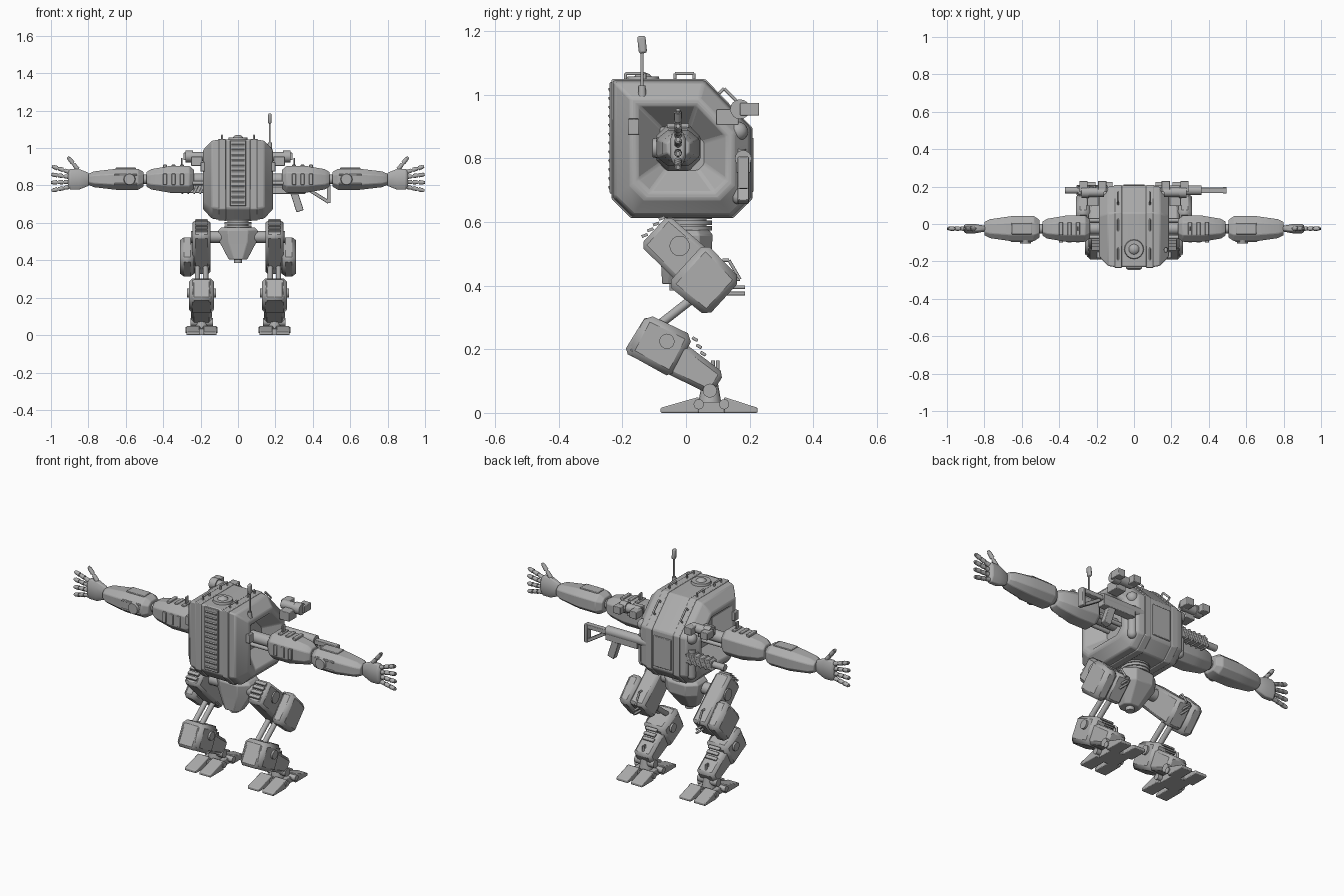
import bpy, bmesh, math
from mathutils import Vector, Matrix

if "Cube" in bpy.data.objects:
    bpy.data.objects.remove(bpy.data.objects["Cube"])

GREY = (.42, .42, .42, 1)
grey = bpy.data.materials.new("armour_grey")
grey.use_nodes = True
grey.diffuse_color = GREY
grey.node_tree.nodes["Principled BSDF"].inputs["Base Color"].default_value = GREY

X, Y, Z = Matrix.Identity(3)
parts = []


def finish(name, bm, bevel=0, mirror=True, segments=2):
    bmesh.ops.recalc_face_normals(bm, faces=bm.faces)
    mesh = bpy.data.meshes.new(name)
    bm.to_mesh(mesh)
    bm.free()
    mesh.materials.append(grey)
    part = bpy.data.objects.new(name, mesh)
    bpy.context.collection.objects.link(part)
    if bevel:
        modifier = part.modifiers.new("bevel", 'BEVEL')
        modifier.width, modifier.segments = bevel, segments
    if mirror:
        part.modifiers.new("mirror", 'MIRROR').use_mirror_merge = False
    parts.append(part)


def loft(name, rings, bevel=.004, mirror=True, segments=2):
    """Skin closed rings of points and cap both ends."""
    bm = bmesh.new()
    rows = [[bm.verts.new(point) for point in ring] for ring in rings]
    for low, high in zip(rows, rows[1:]):
        for i in range(len(low)):
            bm.faces.new((low[i - 1], low[i], high[i], high[i - 1]))
    bm.faces.new(rows[0])
    bm.faces.new(rows[-1])
    finish(name, bm, bevel, mirror, segments)


def plate(name, start, end, thick_start, thick_end, x, width, chamfer=.015):
    """Chamfered slab running from start to end in the side plane."""
    start, end = Vector((x, *start)), Vector((x, *end))
    side = X.cross(end - start).normalized() / 2
    outline = [start + side * thick_start, end + side * thick_end,
               end - side * thick_end, start - side * thick_start]
    loft(name, [[p + X * edge for p in outline] for edge in (-width / 2, width / 2)],
         chamfer, segments=1)


def box(name, centre, size, tilt=0, axis='X', bevel=.003, mirror=True):
    bm = bmesh.new()
    turn = Matrix.Rotation(math.radians(tilt), 4, axis)
    bmesh.ops.create_cube(bm, size=1, matrix=Matrix.Translation(centre) @ turn @ Matrix.Diagonal((*size, 1)))
    finish(name, bm, bevel, mirror)


def rod(name, start, end, radius, taper=1, mirror=True):
    start, end = Vector(start), Vector(end)
    bm = bmesh.new()
    turn = (end - start).to_track_quat('Z', 'Y').to_matrix().to_4x4()
    bmesh.ops.create_cone(bm, cap_ends=True, segments=16, radius1=radius, radius2=radius * taper,
                          depth=(end - start).length, matrix=Matrix.Translation((start + end) / 2) @ turn)
    finish(name, bm, mirror=mirror)


def peg(name, centre, direction, length, radius, taper=1, mirror=True):
    reach = direction * length / 2
    rod(name, Vector(centre) - reach, Vector(centre) + reach, radius, taper, mirror)


def ball(name, centre, radius, mirror=True):
    bm = bmesh.new()
    bmesh.ops.create_uvsphere(bm, u_segments=16, v_segments=10, radius=radius,
                              matrix=Matrix.Translation(centre))
    finish(name, bm, mirror=mirror)


def octagon(half_width, half_height):
    """Chamfered rectangle around the origin."""
    corners = [(1, .5), (.5, 1), (-.5, 1), (-1, .5), (-1, -.5), (-.5, -1), (.5, -1), (1, -.5)]
    return [(a * half_width, b * half_height) for a, b in corners]


def limb(name, start, end, half_depth, half_height, taper):
    """Arm segment along x: quick swell, straight middle, tapered end."""
    rings = []
    for along, scale in ((0, .7), (.1, 1), (.5, 1), (.9, taper), (1, taper * .7)):
        x = start + (end - start) * along
        rings.append([(x, ARM_Y + a * scale, ARM_Z + b * scale) for a, b in octagon(half_depth, half_height)])
    loft(name, rings)


def handle(name, x, start, along, lift):
    """Grab rail on two feet."""
    start = Vector((x, *start))
    peaks = [start + lift, start + along + lift]
    rod(name + "_bar", *peaks, .005)
    for peak in peaks:
        rod(name + "_foot", peak - lift, peak, .005)


# Torso hull with recessed shoulder sockets
FRONT, BACK, FLOOR, ROOF, CUT = -.23, .205, .617, 1.045, .06
MIDDLE = Vector((0, (FRONT + BACK) / 2, (FLOOR + ROOF) / 2))
hull = [(FRONT, FLOOR + CUT), (FRONT, ROOF), (CUT, ROOF), (BACK, ROOF - CUT * 2.5),
        (BACK, FLOOR + CUT), (BACK - CUT, FLOOR), (FRONT + CUT, FLOOR)]


def hull_ring(x, scale):
    return [X * x + MIDDLE + (Vector((0, y, z)) - MIDDLE) * scale for y, z in hull]


half = [(.105, 1), (.14, .97), (.187, .74), (.187, .64), (.1, .3)]
loft("torso_hull", [hull_ring(-x, s) for x, s in reversed(half)] + [hull_ring(x, s) for x, s in half],
     .007, False)
loft("torso_rib", [hull_ring(x, 1.02) for x in (.065, .105)])

# Front louvre grille
box("grille_frame", (0, FRONT, .865), (.085, .02, .35), mirror=False)
for i in range(12):
    box("grille_slat", (0, FRONT - .006, .71 + i * .028), (.07, .016, .012), 30, bevel=0, mirror=False)

# Roof hatch, grab rails, rear tubes and lamps
peg("hatch_ring", (0, -.135, ROOF), Z, .025, .055, .9, False)
ball("hatch_dome", (0, -.135, ROOF - .01), .036, False)
for y in (-.19, -.035):
    handle("roof_rail", .085, (y, ROOF), Y * .06, Z * .022)
handle("slope_rail", .085, (.1, 1), (Y - Z) * .05, (Y + Z) * .02)
peg("rear_tube", (.15, .165, .755), Z, .15, .024)
ball("rear_tube_base", (.15, .165, .68), .024)
ball("rear_lamp", (.15, .165, .885), .03)
box("back_plate", (0, BACK, .78), (.11, .015, .17), mirror=False)
box("side_latch", (.185, -.165, .9), (.03, .035, .05))

# Antenna
ANTENNA = Vector((.17, -.138, 1))
peg("antenna_base", ANTENNA, Z, .06, .015, .7, False)
rod("antenna_mast", ANTENNA, ANTENNA + Z * .14, .005, mirror=False)
box("antenna_tip", ANTENNA + Z * .158, (.018, .026, .055), 6, bevel=.007, mirror=False)

# Arms
ARM_Y, ARM_Z = -.025, .833
ARM = Vector((0, ARM_Y, ARM_Z))
peg("shoulder_axle", ARM + X * .18, X, .18, .032)
peg("elbow_axle", ARM + X * .5, X, .06, .026)
for side in (-1, 1):
    peg("shoulder_piston", ARM + X * .18 + Y * side * .045 - Z * .02, X, .16, .011)
    box("forearm_strip", ARM + X * .6 - Y * .065 + Z * side * .025, (.12, .01, .01))
limb("upper_arm", .235, .49, .07, .072, .75)
limb("forearm", .505, .8, .067, .056, .75)
for i in range(3):
    rib = ARM + X * (.3 + i * .045)
    box("upper_arm_vent", rib + Z * .07, (.02, .07, .016))
    box("upper_arm_clip", rib - Y * .068, (.02, .014, .06))
box("shoulder_fin", ARM + X * .3 + Z * .09, (.008, .025, .05))
peg("forearm_pad", ARM + X * .58 - Y * .065, -Y, .03, .036, .8)
box("forearm_top_plate", ARM + X * .6 + Z * .055, (.11, .06, .014))

# Hands: palm, four jointed fingers and a thumb
limb("palm", .91, .79, .025, .055, .65)


def digit(name, root, tip):
    rod(name + "_core", root, tip, .007)
    for i in range(3):
        rod(name + "_segment", root.lerp(tip, i / 3), root.lerp(tip, (i + .8) / 3), .012, .85)


for i in range(4):
    angle = math.radians(18 - 10 * i)
    root = ARM + X * .905 + Z * (.04 - .027 * i)
    digit("finger", root, root + (X * math.cos(angle) + Z * math.sin(angle)) * .094)
thumb_root = ARM + X * .83 + Z * .02
digit("thumb", thumb_root, thumb_root + (X * .8 + Z) * .1)

# Rifle slung across the back
RIFLE = Vector((0, .18, .785))
peg("rifle_tube", RIFLE + X * .23 + Z * .015, X, .26, .026, mirror=False)
box("rifle_receiver", RIFLE + X * .26, (.2, .045, .06), mirror=False)
box("rifle_grip", RIFLE + X * .315 - Z * .07, (.04, .035, .11), -18, 'Y', mirror=False)
box("stock_top", RIFLE + X * .42 + Z * .01, (.15, .03, .024), mirror=False)
box("stock_butt", RIFLE + X * .485 - Z * .03, (.02, .035, .1), mirror=False)
box("stock_strut", RIFLE + X * .43 - Z * .04, (.13, .025, .018), 32, 'Y', mirror=False)
box("rifle_handguard", RIFLE - X * .22, (.16, .045, .05), mirror=False)
for i in range(5):
    box("handguard_rib", RIFLE - X * (.16 + i * .032), (.014, .055, .062), 25, 'Y', mirror=False)
peg("rifle_muzzle", RIFLE - X * .33, X, .08, .018, mirror=False)

# Back pods and brackets beside the torso
POD = Vector((.22, .17, .955))
peg("back_pod", POD, X, .12, .025)
peg("back_pod_cap", POD + X * .04, X, .04, .031)
box("pod_bracket", POD - Y * .04 - Z * .025, (.06, .07, .05))
for side in (-1, 1):
    box("pod_strap", POD + X * side * .05 + Y * .03, (.045, .06, .04))

# Waist and pelvis
WAIST = Vector((0, .01, .58))
peg("waist_core", WAIST, Z, .1, .055, mirror=False)
for i in range(3):
    peg("waist_ring", WAIST + Z * i * .018, Z, .014, .072, mirror=False)
loft("pelvis", [[(a, b - lean, z) for a, b in octagon(width, width * .8)]
                for z, lean, width in ((.575, 0, .09), (.56, 0, .105), (.5, 0, .1), (.405, .035, .05))],
     mirror=False)
peg("pelvis_nub", (0, -.03, .4), Z, .03, .022, mirror=False)

# Legs: thigh, outer armour, knee linkage and shin
LEG = .195
peg("hip_axle", (.165, -.02, .525), X, .17, .032)
plate("thigh", (-.1, .575), (.12, .37), .13, .15, LEG, .095)
plate("thigh_armour", (0, .47), (.12, .36), .18, .16, .272, .076, .02)
for i in range(4):
    box("thigh_louvre", (LEG, -.13 + i * .018, .558 + i * .018), (.065, .02, .009), 20, bevel=0)
for z in (.375, .395):
    peg("thigh_peg", (LEG, .155, z), Y, .06, .006)
handle("thigh_rail", LEG, (.115, .48), Y * .035 - Z * .06, Y * .02)
for side in (-1, 1):
    x = LEG + side * .022
    rod("knee_rod", (x, .06, .39), (x, -.1, .265), .014)
peg("knee_axle", (LEG, .05, .38), X, .085, .032)
plate("shin", (-.16, .25), (.1, .09), .14, .08, LEG, .11)
plate("shin_guard", (-.155, .25), (-.01, .175), .14, .15, LEG, .135, .02)
peg("shin_bolt", (LEG, -.06, .225), X, .156, .024)
for i in range(3):
    box("calf_vent", (LEG, .028 + i * .013, .232 - i * .023), (.07, .02, .01), -30)
for y in (.085, .1):
    peg("heel_peg", (LEG, y, .14), Z, .05, .006)

# Feet: ankle, hub, two front toes and two rear toes
FOOT = Vector((LEG, .075, 0))
peg("ankle", FOOT + Z * .05, Z, .08, .04, .65)
peg("ankle_axle", FOOT + Z * .07, X, .12, .022)
box("foot_hub", FOOT + Z * .017, (.12, .12, .034))
for x in (LEG - .045, LEG + .045):
    for heel, tip in ((.04, -.08), (.12, .225)):
        wedge = [(heel, 0), (heel, .05), (tip, .016), (tip, 0)]
        loft("toe", [[(x + edge, y, z) for y, z in wedge] for edge in (-.035, .035)])
        peg("toe_pivot", (x, heel, .027), X, .08, .016)

# Smooth curved faces while keeping edges crisp
bpy.ops.object.select_all(action='DESELECT')
for part in parts:
    part.select_set(True)
bpy.context.view_layer.objects.active = parts[0]
bpy.ops.object.shade_smooth_by_angle(angle=math.radians(30))
